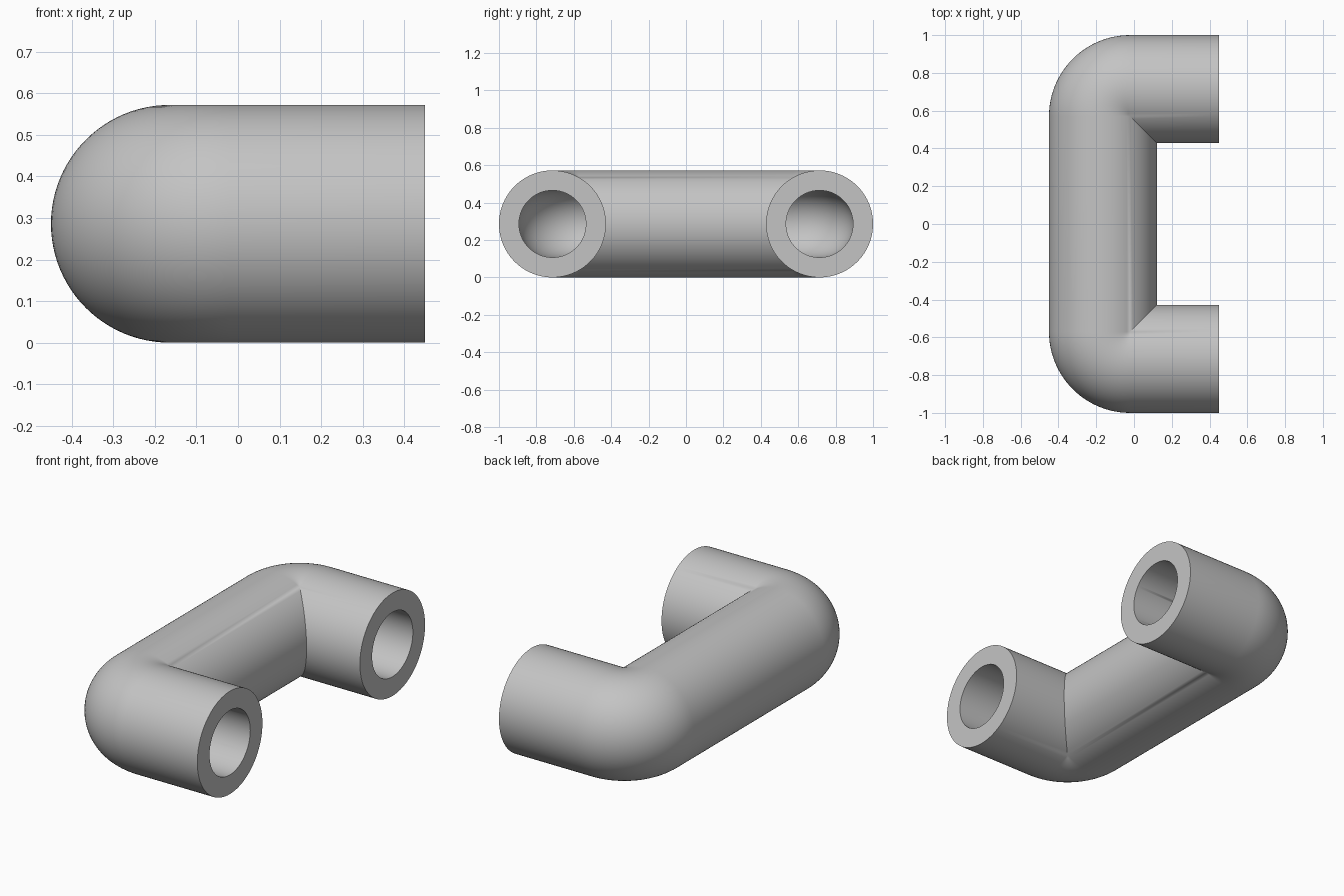
import bpy, bmesh, math

cube = bpy.data.objects.get("Cube")
if cube:
    bpy.data.objects.remove(cube, do_unlink=True)

OUTER, BORE = 0.286, 0.179      # tube radii
BEND = 0.143                    # centreline bend radius
PIVOT_X, PIVOT_Y = -0.021, 0.571
END_X = 0.45
SEGMENTS, BEND_STEPS = 96, 24


def half_path(r, z):
    """One streamline of the tube: leg end, then round the elbow.
    Lines inside the pivot stop on the mitre instead of turning."""
    points = [(END_X, PIVOT_Y + r, z)]
    for i in range(BEND_STEPS + 1):
        t = math.pi / 2 * (1 + i / BEND_STEPS)
        if r > 0:
            points.append((PIVOT_X + r * math.cos(t), PIVOT_Y + r * math.sin(t), z))
        else:
            points.append((PIVOT_X - r, PIVOT_Y + r, z))
    return points


def add_tube(bm, radius):
    """Sweep a circle along both legs and the bar; return the open end rings."""
    lines = []
    for k in range(SEGMENTS):
        a = 2 * math.pi * k / SEGMENTS
        half = half_path(BEND + radius * math.cos(a), OUTER + radius * math.sin(a))
        mirrored = [(x, -y, z) for x, y, z in reversed(half)]
        lines.append([bm.verts.new(p) for p in half + mirrored])
    for k, line in enumerate(lines):
        following = lines[(k + 1) % SEGMENTS]
        for i in range(len(line) - 1):
            bm.faces.new((line[i], line[i + 1], following[i + 1], following[i]))
    return [line[0] for line in lines], [line[-1] for line in lines]


# Hollow tube: outer skin, bore, and flat rims
bm = bmesh.new()
outer_ends = add_tube(bm, OUTER)
bore_ends = add_tube(bm, BORE)
for outer, inner in zip(outer_ends, bore_ends):
    for k in range(SEGMENTS):
        n = (k + 1) % SEGMENTS
        bm.faces.new((outer[k], outer[n], inner[n], inner[k]))
bmesh.ops.remove_doubles(bm, verts=bm.verts, dist=1e-5)
bmesh.ops.recalc_face_normals(bm, faces=bm.faces)

mesh = bpy.data.meshes.new("bent_pipe")
bm.to_mesh(mesh)
bm.free()
pipe = bpy.data.objects.new("bent_pipe", mesh)
bpy.context.collection.objects.link(pipe)

# Plain grey material
grey = bpy.data.materials.new("light_grey")
grey.use_nodes = True
colour = (0.55, 0.55, 0.55, 1)
grey.diffuse_color = colour
grey.node_tree.nodes["Principled BSDF"].inputs["Base Color"].default_value = colour
mesh.materials.append(grey)

# Smooth walls with crisp rims and mitres
bpy.ops.object.select_all(action='DESELECT')
pipe.select_set(True)
bpy.context.view_layer.objects.active = pipe
bpy.ops.object.shade_smooth_by_angle(angle=math.radians(30))
